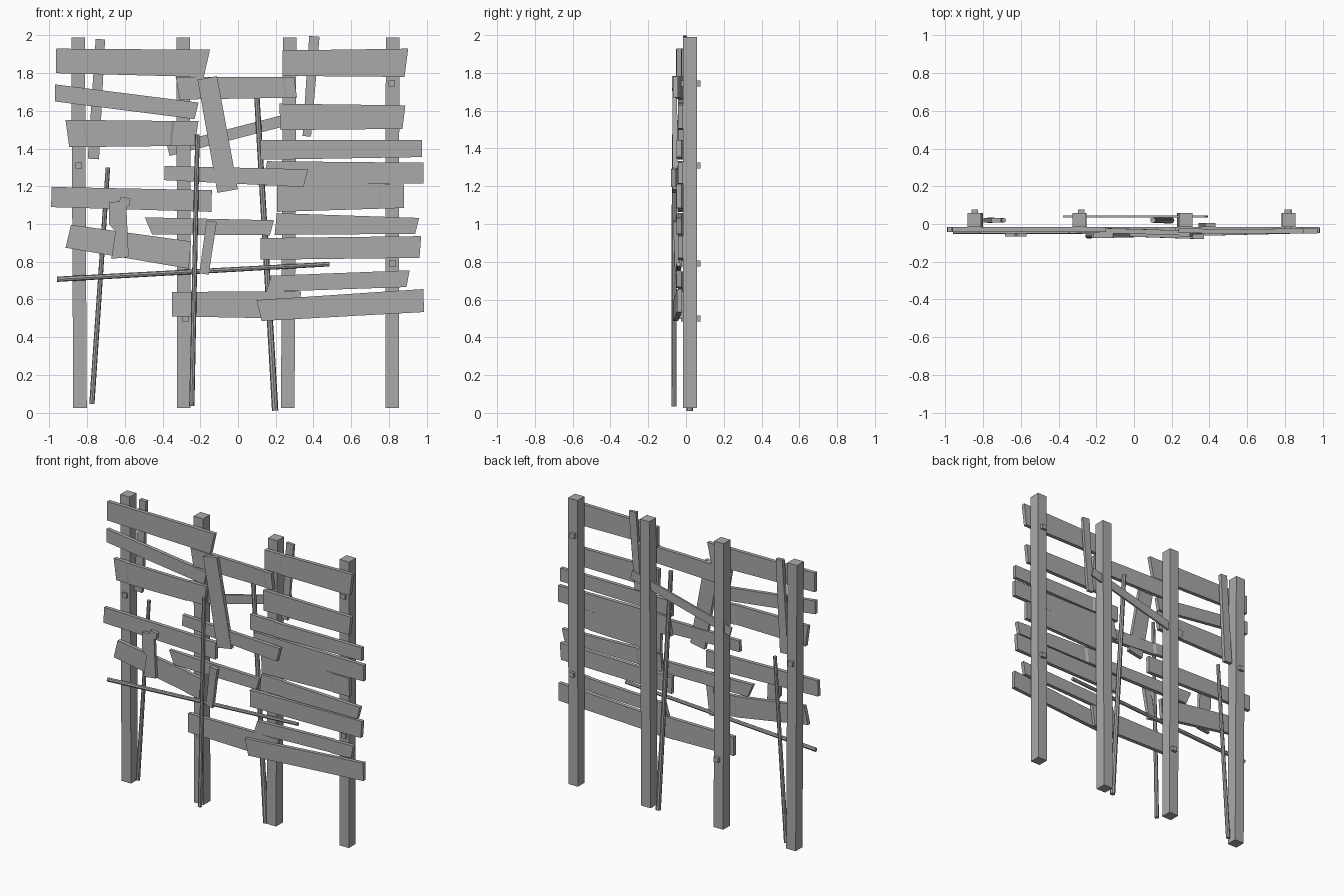
import bpy
import bmesh
from mathutils import Vector

cube = bpy.data.objects.get("Cube")
if cube:
    bpy.data.objects.remove(cube, do_unlink=True)

wood = bpy.data.materials.new("weathered grey wood")
wood.use_nodes = True
grey = (0.4, 0.4, 0.4, 1)
wood.diffuse_color = grey
wood.node_tree.nodes["Principled BSDF"].inputs["Base Color"].default_value = grey


def finish(name, bm):
    bmesh.ops.recalc_face_normals(bm, faces=bm.faces)
    mesh = bpy.data.meshes.new(name)
    bm.to_mesh(mesh)
    bm.free()
    mesh.materials.append(wood)
    obj = bpy.data.objects.new(name, mesh)
    bpy.context.collection.objects.link(obj)
    return obj


def plank(name, start, end, widths, depth=(-.03, -.03), lean=(0, 0), cracks=(), thick=.026):
    """Loft a board between two (x, z) points; each crack steps it outwards a little."""
    a, b = Vector(start), Vector(end)
    along = (b - a).normalized()
    across = Vector((-along.y, along.x))
    stations, step = [(0, 0)], 0
    for c in cracks:
        stations.append((c, step))
        step = -.007 - step
        stations.append((c + .02, step))
    stations.append((1, step))
    bm = bmesh.new()
    rings = []
    for t, dy in stations:
        mid = a.lerp(b, t)
        half = (widths[0] + (widths[1] - widths[0]) * t) / 2
        skew = (lean[0] + (lean[1] - lean[0]) * t) / 2
        y = depth[0] + (depth[1] - depth[0]) * t + dy
        ring = []
        for side, face in ((-1, -1), (1, -1), (1, 1), (-1, 1)):
            p = mid + across * half * side + along * skew * side
            ring.append(bm.verts.new((p.x, y + face * thick / 2, p.y)))
        rings.append(ring)
    for r, s in zip(rings, rings[1:]):
        for i in range(4):
            j = (i + 1) % 4
            bm.faces.new((r[i], r[j], s[j], s[i]))
    bm.faces.new(rings[0])
    bm.faces.new(rings[-1])
    return finish(name, bm)


def pole(name, start, end, y, radius=.014):
    a, b = (Vector((x, y, z)) for x, z in (start, end))
    bm = bmesh.new()
    bmesh.ops.create_cone(bm, cap_ends=True, segments=8, radius1=radius,
                          radius2=radius * .85, depth=(b - a).length)
    turn = (b - a).to_track_quat('Z', 'Y').to_matrix()
    bmesh.ops.rotate(bm, matrix=turn, verts=bm.verts)
    bmesh.ops.translate(bm, vec=(a + b) / 2, verts=bm.verts)
    return finish(name, bm)


# Four square posts, slightly out of true
for label, low, high in (("right_outer", -.838, -.848), ("right_inner", -.287, -.29),
                         ("left_inner", .264, .274), ("left_outer", .817, .82)):
    plank(label + "_post", (low, .025), (high, 1.99), (.072, .072), (.021, .021), thick=.074)

# Pegs driven through the posts
for label, x, z in (("right_outer", -.845, 1.31), ("left_outer_upper", .815, 1.745),
                    ("left_outer_lower", .82, .79), ("right_inner", -.28, .5)):
    plank(label + "_peg", (x - .018, z), (x + .018, z), (.032, .032), (.025, .025), thick=.105)

# Boards of the right bay
plank("right_top_board", (-.965, 1.865), (-.165, 1.852), (.13, .145), lean=(0, .03))
plank("right_sloping_board", (-.97, 1.695), (-.22, 1.6), (.09, .09), lean=(-.01, .01))
plank("right_split_board", (-.905, 1.48), (-.22, 1.48), (.145, .13), lean=(-.02, .02),
      cracks=(.13, .8))
plank("right_middle_board", (-.99, 1.143), (-.14, 1.122), (.107, .115))
plank("right_low_board", (-.9, .935), (-.255, .835), (.125, .145), lean=(.01, -.01), cracks=(.83,))

# Boards of the middle bay
plank("middle_top_board", (-.32, 1.72), (.305, 1.725), (.12, .11), (-.03, -.048),
      lean=(-.02, -.015), cracks=(.9,))
plank("middle_upper_board", (-.39, 1.27), (.36, 1.243), (.075, .095), (-.035, -.06),
      lean=(0, .02), cracks=(.24,))
plank("middle_lower_board", (-.475, .99), (.18, .98), (.09, .08), lean=(-.04, .02))
plank("middle_bottom_board", (-.35, .575), (.325, .57), (.13, .145), lean=(0, .02))

# Boards of the left bay
plank("left_top_board", (.235, 1.853), (.893, 1.855), (.135, .15), (-.035, -.03),
      lean=(0, .02), cracks=(.18,))
plank("left_second_board", (.222, 1.568), (.88, 1.567), (.14, .125), lean=(-.005, .015))
plank("left_third_board", (.12, 1.393), (.975, 1.4), (.105, .09), cracks=(.22,))
plank("left_fourth_board", (.14, 1.268), (.985, 1.27), (.13, .11), lean=(.03, 0))
plank("left_fifth_board", (.207, 1.137), (.88, 1.148), (.145, .126), cracks=(.8,))
plank("left_sixth_board", (.2, 1.0), (.95, .99), (.115, .085), lean=(.01, .02), cracks=(.23,))
plank("left_seventh_board", (.12, .868), (.967, .878), (.115, .115), lean=(0, .01))
plank("left_eighth_board", (.163, .683), (.902, .71), (.085, .088), lean=(.03, .02), cracks=(.78,))
plank("left_bottom_board", (.112, .541), (.985, .594), (.112, .122), (-.055, -.035),
      lean=(-.02, .005))

# Loose boards nailed over the front
plank("leaning_front_board", (-.163, 1.775), (-.055, 1.175), (.105, .11), (-.06, -.058))
plank("short_front_board", (-.14, 1.015), (-.18, .735), (.055, .05), (-.055, -.045))

# Broken scrap hanging on the right bay
bm = bmesh.new()
outline = ((-.685, 1.115), (-.63, 1.12), (-.62, 1.145), (-.57, 1.135), (-.575, 1.1),
           (-.592, 1.09), (-.58, .825), (-.672, .815), (-.65, .96), (-.685, 1.0))
face = bm.faces.new([bm.verts.new((x, -.066, z)) for x, z in outline])
cap = bmesh.ops.extrude_face_region(bm, geom=[face])["geom"]
bmesh.ops.translate(bm, vec=(0, .022, 0), verts=[v for v in cap if isinstance(v, bmesh.types.BMVert)])
finish("broken_scrap", bm)

# Braces behind the boards
plank("right_back_slat", (-.73, 1.98), (-.767, 1.345), (.05, .06), (.02, .02))
plank("left_back_slat", (.405, 1.995), (.365, 1.465), (.055, .045), (-.006, -.006), thick=.02)
plank("back_diagonal_slat", (-.37, 1.39), (.385, 1.585), (.06, .06), (.04, .04), thick=.012)

# Round poles
pole("cross_pole", (-.96, .707), (.485, .787), -.04)
pole("right_back_pole", (-.775, .045), (-.69, 1.3), .02)
pole("front_pole", (-.245, .035), (-.215, 1.475), -.063)
pole("left_back_pole", (.197, .01), (.1, 1.675), .02, .017)
